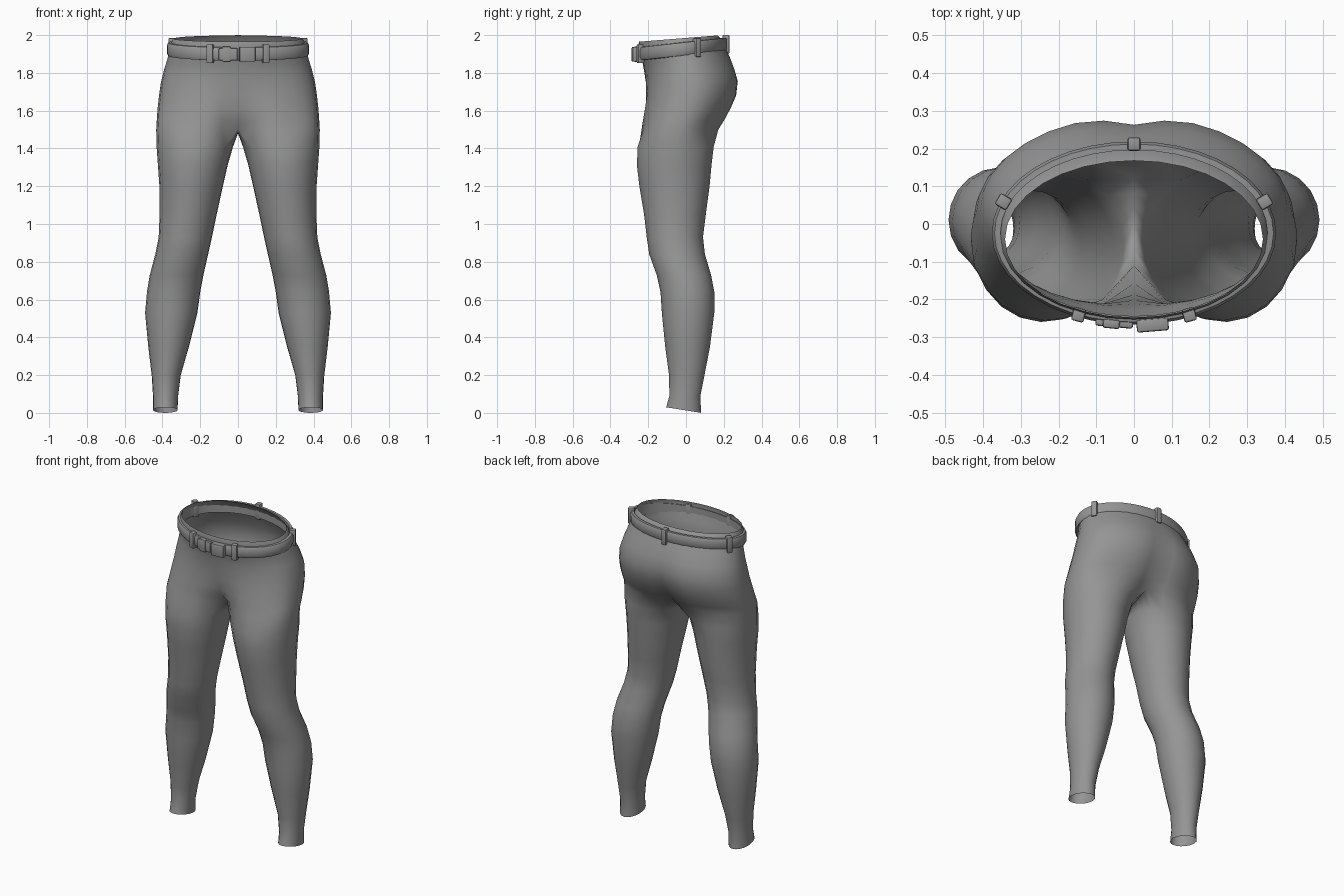
import bpy, bmesh, math
from mathutils import Matrix, Vector

if "Cube" in bpy.data.objects:
    bpy.data.objects.remove(bpy.data.objects["Cube"])

ARC, INNER = 17, 5          # outer arc points, inner thigh points

grey = bpy.data.materials.new("grey_fabric")
grey.diffuse_color = (0.3, 0.3, 0.3, 1)
grey.use_nodes = True
grey.node_tree.nodes["Principled BSDF"].inputs["Base Color"].default_value = grey.diffuse_color


def finish(name, bm, angle=None):
    bmesh.ops.recalc_face_normals(bm, faces=bm.faces)
    me = bpy.data.meshes.new(name)
    bm.to_mesh(me)
    bm.free()
    me.materials.append(grey)
    ob = bpy.data.objects.new(name, me)
    bpy.context.collection.objects.link(ob)
    for o in bpy.context.selected_objects:
        o.select_set(False)
    ob.select_set(True)
    bpy.context.view_layer.objects.active = ob
    if angle:
        bpy.ops.object.shade_smooth_by_angle(angle=math.radians(angle))
    else:
        bpy.ops.object.shade_smooth()
    return ob


def bridge(bm, a, b, closed):
    n = len(a)
    for i in range(n if closed else n - 1):
        j = (i + 1) % n
        bm.faces.new((a[i], a[j], b[j], b[i]))


# leg rings: z, inner x, outer x, front y, back y
LEG = [(0.02, .32, .45, -.105, .08), (0.09, .317, .45, -.088, .076),
       (0.2, .303, .457, -.09, .098), (0.35, .26, .475, -.11, .127),
       (0.53, .215, .492, -.128, .15), (0.64, .2, .482, -.135, .15),
       (0.73, .183, .467, -.155, .133), (0.84, .158, .438, -.195, .1),
       (0.93, .138, .42, -.208, .09), (1.05, .113, .415, -.222, .105),
       (1.2, .08, .416, -.247, .125), (1.31, .055, .424, -.26, .135),
       (1.41, .026, .431, -.256, .147)]
# pelvis rings: z, half width, front y, back y, front groove, back groove, front squareness
PELVIS = [(1.50, .433, -.25, .19, .14, .07, .62), (1.55, .43, -.242, .222, .085, .055, .66),
          (1.61, .426, -.232, .255, .045, .045, .7), (1.68, .418, -.222, .282, .02, .034, .75),
          (1.75, .408, -.217, .288, .005, .025, .8), (1.81, .393, -.22, .265, 0, .013, .9),
          (1.87, .375, -.23, .235, 0, .004, 1), (1.925, .362, -.247, .203, 0, 0, 1),
          (1.965, .353, -.253, .185, 0, 0, 1), (1.985, .342, -.248, .168, 0, 0, 1)]


def half_section(t, w, yf, yb, gf=0, gb=0, sq=1):
    """Point on a hip outline, t from 0 (front) to pi (back)."""
    cy, x, c = (yf + yb) / 2, w * math.sin(t), math.cos(t)
    dip = max(0, 1 - abs(x) / .2) ** 2
    if c > 0:
        return x, cy + (yf - cy) * c ** sq + gf * dip
    return x, cy + (yb - cy) * -c - gb * dip


# trousers: one leg and half of the hips, mirrored
bm = bmesh.new()
angles = [math.radians(-50 + 280 * i / (ARC - 1)) for i in range(ARC)]
angles += [math.radians(230 + 80 * (i + 1) / (INNER + 1)) for i in range(INNER)]
prev = None
for k, (z, x0, x1, yf, yb) in enumerate(LEG):
    cx, cy, rx, ry = (x0 + x1) / 2, (yf + yb) / 2, (x1 - x0) / 2, (yb - yf) / 2
    ring = []
    for a in angles:
        y = cy - ry * math.cos(a)
        dz = -.16 * y if k == 0 else 0      # hem rises at the front
        ring.append(bm.verts.new((cx + rx * math.sin(a), y, z + dz - (.007 if k == 0 else 0))))
    if prev:
        bridge(bm, prev, ring, True)
    prev = ring
for k, (z, w, yf, yb, gf, gb, sq) in enumerate(PELVIS):
    tilt = .08 * min(1, max(0, (z - 1.7) / .2))
    ring = []
    for i in range(ARC):
        x, y = half_section(math.pi * i / (ARC - 1), w, yf, yb, gf, gb, sq)
        if i in (0, ARC - 1):
            x = 0
        ring.append(bm.verts.new((x, y, z + tilt * y)))
    if k == 0:                               # crotch seam closes the leg ring
        a, b = ring[-1].co.copy(), ring[0].co.copy()
        seam = []
        for i in range(INNER):
            s = (i + 1) / (INNER + 1)
            p = a.lerp(b, s)
            p.z -= .02 * math.sin(math.pi * s)
            seam.append(bm.verts.new(p))
        bridge(bm, prev, ring + seam, True)
    else:
        bridge(bm, prev, ring, False)
    prev = ring
trousers = finish("trousers", bm)
mirror = trousers.modifiers.new("mirror", "MIRROR")
mirror.merge_threshold = .001


# belt: rounded strip swept around the tilted waist
def belt_point(t, out=0.0):
    x, y = half_section(t, .358 + out, -.248 - out, .2 + out)
    return Vector((x, y, 1.928 + .11 * y))


bm = bmesh.new()
SECTION = [(-.004, -.036), (.012, -.034), (.019, -.02), (.019, .02), (.012, .034), (-.004, .036)]
rings = []
for i in range(40):
    t = 2 * math.pi * i / 40
    rings.append([bm.verts.new(belt_point(t, o) + Vector((0, 0, h))) for o, h in SECTION])
for i in range(40):
    bridge(bm, rings[i], rings[(i + 1) % 40], True)
finish("belt", bm, 40)


def belt_block(name, t, width, depth, height, out, dz=0.0):
    """Bevelled block sitting on the belt and facing outwards."""
    p = belt_point(t, out)
    d = belt_point(t + .01) - belt_point(t - .01)
    rot = Matrix.Rotation(math.atan2(d.y, d.x), 4, "Z")
    bm = bmesh.new()
    bmesh.ops.create_cube(bm, size=1)
    bmesh.ops.scale(bm, vec=(width, depth, height), verts=bm.verts)
    bmesh.ops.bevel(bm, geom=bm.edges[:], offset=.006, segments=2, affect="EDGES", profile=.5)
    bmesh.ops.transform(bm, matrix=Matrix.Translation(p + Vector((0, 0, dz))) @ rot, verts=bm.verts)
    return finish(name, bm, 40)


# belt loops: two front, two side, one back
front = math.asin(.142 / .358)
side = math.pi / 2 + .36
for label, t in (("front_right", front), ("front_left", -front),
                 ("side_right", side), ("side_left", -side), ("back", math.pi)):
    belt_block("belt_loop_" + label, t, .034, .036, .1, .012)

# buckle and belt end
belt_block("belt_end", -.14, .1, .02, .066, .018)
belt_block("belt_keeper", -.16, .045, .024, .08, .02)
belt_block("buckle", .13, .085, .034, .078, .022)
